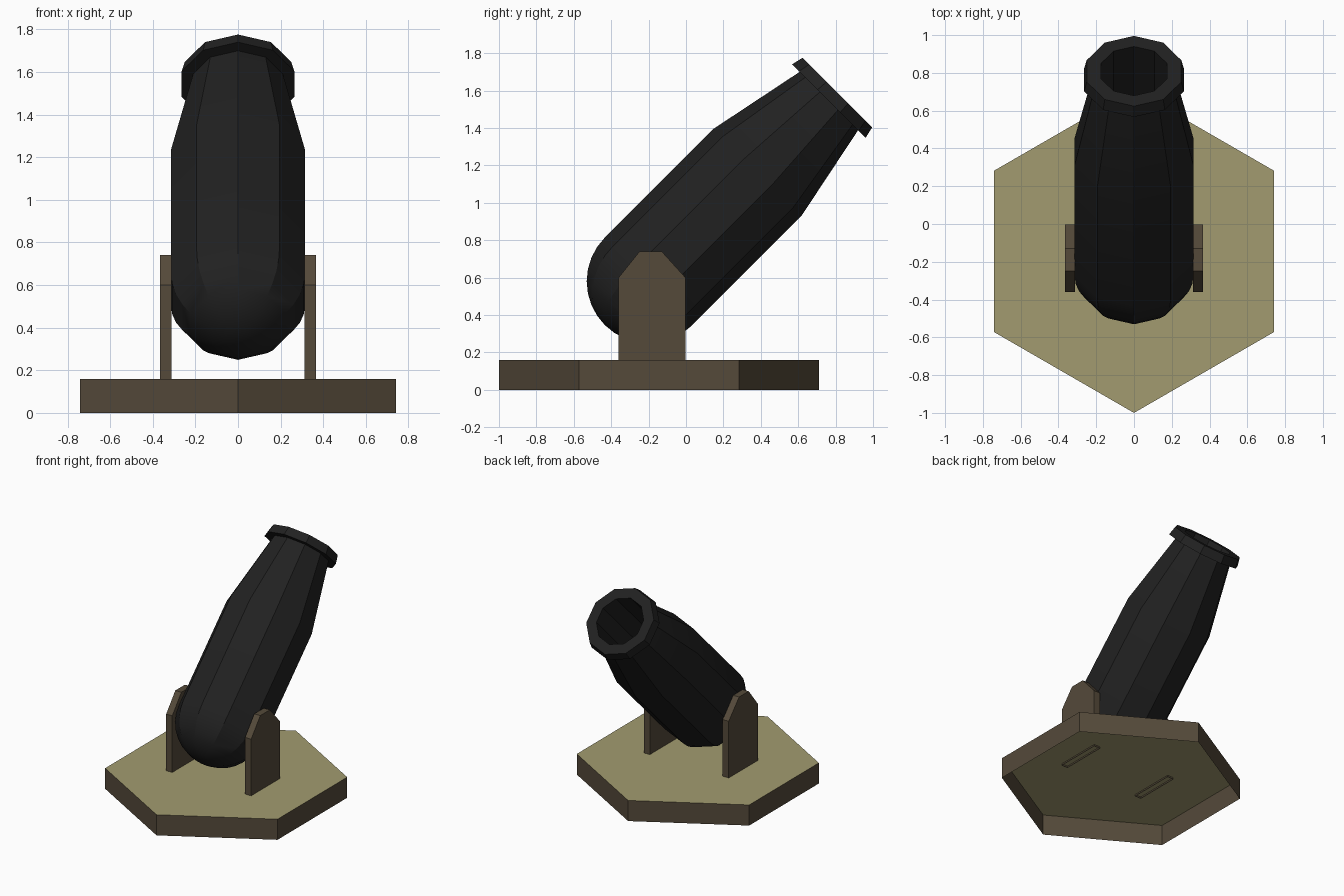
import bpy, bmesh
from math import sin, cos, pi, radians
from mathutils import Vector

if "Cube" in bpy.data.objects:
    bpy.data.objects.remove(bpy.data.objects["Cube"])


def material(name, rgb):
    m = bpy.data.materials.new(name)
    m.diffuse_color = (*rgb, 1)
    m.use_nodes = True
    m.node_tree.nodes["Principled BSDF"].inputs["Base Color"].default_value = m.diffuse_color
    return m


IRON = material("iron", (0.015, 0.015, 0.015))
WOOD = material("dark wood", (0.09, 0.068, 0.042))
DECK = material("pale deck", (0.36, 0.33, 0.16))


def finish(name, bm, mats):
    mesh = bpy.data.meshes.new(name)
    bm.to_mesh(mesh)
    bm.free()
    for m in mats:
        mesh.materials.append(m)
    ob = bpy.data.objects.new(name, mesh)
    bpy.context.collection.objects.link(ob)
    return ob


# Hexagonal base: a shell open underneath, pale top and dark walls
bm = bmesh.new()
corners = [(0.855 * sin(k * pi / 3), -0.145 + 0.855 * cos(k * pi / 3)) for k in range(6)]
low = [bm.verts.new((x, y, 0)) for x, y in corners]
top = [bm.verts.new((x, y, 0.16)) for x, y in corners]
bm.faces.new(top[::-1]).material_index = 1
for i in range(6):
    j = (i + 1) % 6
    bm.faces.new((low[j], low[i], top[i], top[j]))
finish("base", bm, [WOOD, DECK])

# Upright side brackets with chamfered tops, bottoms open just below the deck
outline = [(-0.36, 0.148), (-0.36, 0.6), (-0.248, 0.74),
           (-0.13, 0.74), (-0.003, 0.6), (-0.003, 0.148)]
for side, label in ((-1, "left"), (1, "right")):
    bm = bmesh.new()
    inner = [bm.verts.new((side * 0.313, y, z)) for y, z in outline]
    outer = [bm.verts.new((side * 0.365, y, z)) for y, z in outline]
    bm.faces.new(inner)
    bm.faces.new(outer[::-1])
    for i in range(5):
        bm.faces.new((inner[i], outer[i], outer[i + 1], inner[i + 1]))
    bmesh.ops.recalc_face_normals(bm, faces=bm.faces[:])
    # outward face must point away from the barrel
    bm.normal_update()
    face = max(bm.faces, key=lambda f: abs(f.calc_center_median().x))
    if face.normal.x * side < 0:
        bmesh.ops.reverse_faces(bm, faces=bm.faces[:])
    finish(label + "_bracket", bm, [WOOD])

# Ten-sided barrel lathed round an axis tilted 45 degrees: (radius, distance)
R, SIDES = 0.331, 10
profile = [(R * sin(a), -R * cos(a)) for a in (radians(11.25 * k) for k in range(1, 9))]
profile += [(R, 0.823), (0.221, 1.362), (0.278, 1.362), (0.263, 1.428),
            (0.184, 1.428), (0.184, 0.5)]
centre = Vector((0, -0.2, 0.58))
axis = Vector((0, 1, 1)).normalized()
up = Vector((0, -1, 1)).normalized()
bm = bmesh.new()
rings = []
for r, t in profile:
    rings.append([bm.verts.new(centre + axis * t + up * (r * cos(a)) + Vector((r * sin(a), 0, 0)))
                  for a in (2 * pi * k / SIDES for k in range(SIDES))])
pole = bm.verts.new(centre - axis * R)
for k in range(SIDES):
    n = (k + 1) % SIDES
    bm.faces.new((pole, rings[0][n], rings[0][k]))
    for a, b in zip(rings, rings[1:]):
        bm.faces.new((a[k], a[n], b[n], b[k]))
bm.faces.new(rings[-1])
bmesh.ops.recalc_face_normals(bm, faces=bm.faces[:])
barrel = finish("barrel", bm, [IRON])
bpy.context.view_layer.objects.active = barrel
barrel.select_set(True)
bpy.ops.object.shade_smooth_by_angle(angle=radians(25))
